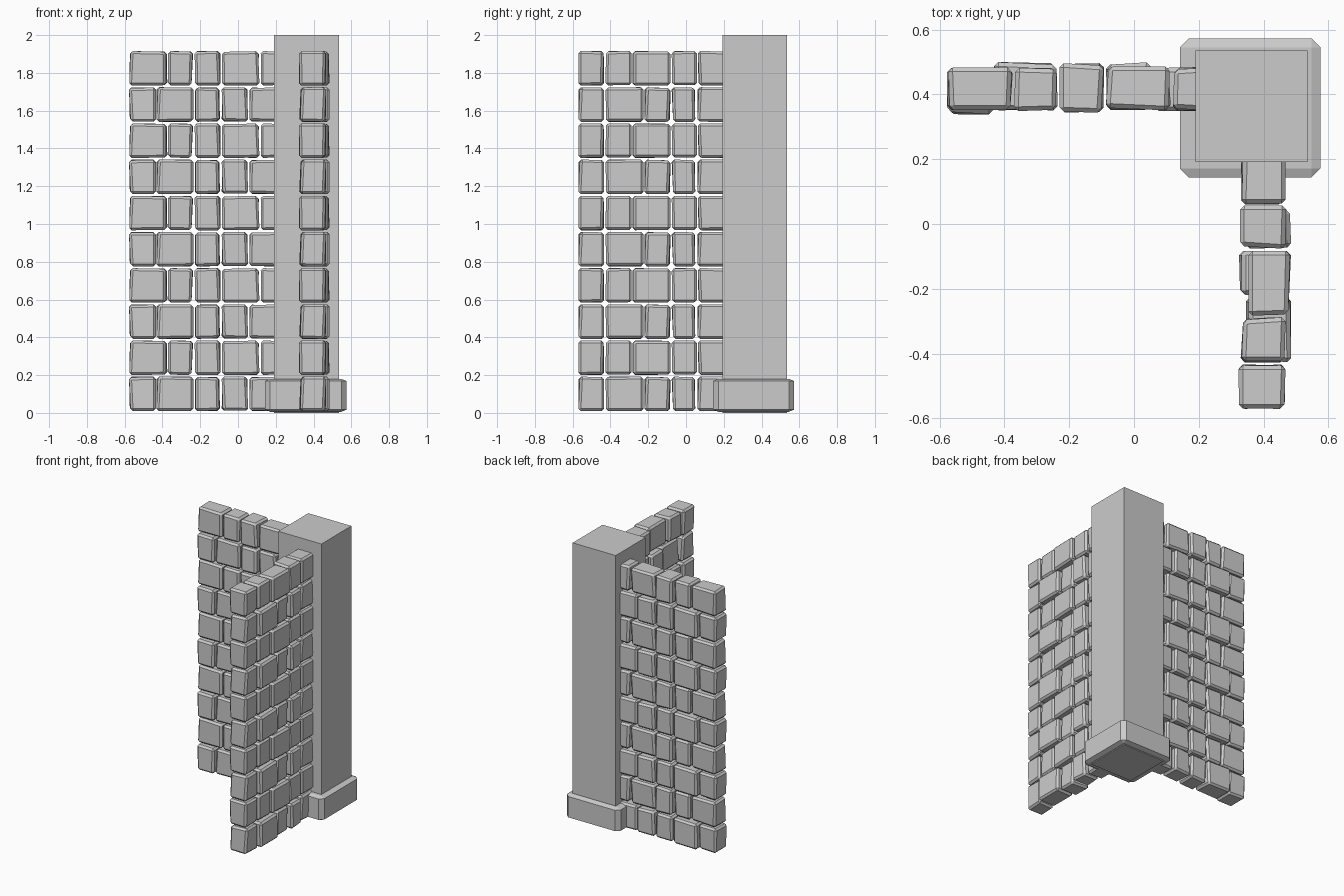
import bpy, bmesh, random
from mathutils import Vector

if "Cube" in bpy.data.objects:
    bpy.data.objects.remove(bpy.data.objects["Cube"])

PITCH, HEIGHT, Z0 = 0.1915, 0.183, 0.009


def finish(name, bm):
    mesh = bpy.data.meshes.new(name)
    bm.to_mesh(mesh)
    bm.free()
    return mesh


def place(name, mesh, z=0.0):
    ob = bpy.data.objects.new(name, mesh)
    ob.location.z = z
    bpy.context.collection.objects.link(ob)
    return ob


def box(lo, hi):
    bm = bmesh.new()
    bmesh.ops.create_cube(bm, size=1)
    lo, hi = Vector(lo), Vector(hi)
    for v in bm.verts:
        v.co = Vector(((lo[i] + hi[i]) / 2 + v.co[i] * (hi[i] - lo[i])) for i in range(3))
    return bm


def chamfer(bm, width):
    bmesh.ops.bevel(bm, geom=bm.edges[:], offset=width, segments=1,
                    profile=0.5, affect='EDGES')


def stone(name, lo, hi, seed):
    """Slightly irregular hewn block: corners pulled inward, edges chamfered."""
    rng = random.Random(seed)
    bm = box(lo, hi)
    mid = (Vector(lo) + Vector(hi)) / 2
    for v in bm.verts:
        for i in range(3):
            pull = rng.choice((0, 0, 0.004, 0.009)) * (0.5 if i == 2 else 1)
            v.co[i] += pull if v.co[i] < mid[i] else -pull
    chamfer(bm, 0.013)
    return finish(name, bm)


# Each stone: start, end along the wall, then near and far face across it
BACK_WALL = [
    [(-.577, -.435, .338, .482), (-.432, -.235, .35, .5), (-.228, -.095, .345, .49),
     (-.088, .055, .352, .5), (.06, .25, .348, .485)],
    [(-.577, -.373, .348, .483), (-.37, -.237, .348, .482), (-.23, -.093, .343, .497),
     (-.087, .115, .35, .486), (.12, .27, .348, .485)],
]
SIDE_WALL = [
    [(-.57, -.433, .328, .467), (-.427, -.225, .345, .485), (-.22, -.083, .323, .465),
     (-.077, .053, .345, .485), (.06, .23, .33, .468)],
    [(-.57, -.432, .323, .468), (-.427, -.287, .328, .468), (-.283, -.083, .353, .485),
     (-.077, .057, .323, .47), (.062, .23, .328, .468)],
]

# Two walls, alternating two course patterns over ten courses
for wall, courses, along_x in (("back_wall", BACK_WALL, True), ("side_wall", SIDE_WALL, False)):
    for parity, course in enumerate(courses):
        for k, (a, b, c, d) in enumerate(course):
            lo, hi = ((a, c, 0), (b, d, HEIGHT)) if along_x else ((c, a, 0), (d, b, HEIGHT))
            name = f"{wall}_stone"
            mesh = stone(name, lo, hi, 100 * along_x + 10 * parity + k + 3)
            for row in range(parity, 10, 2):
                place(name, mesh, Z0 + row * PITCH)

# Square corner pillar
place("corner_pillar", finish("corner_pillar", box((.19, .192, 0), (.536, .536, 2))))

# Chamfered plinth, squashed so the top and bottom chamfers are shallow
bm = box((.142, .143, 0), (.575, .573, .43))
chamfer(bm, 0.028)
for v in bm.verts:
    v.co.z = 0.006 + v.co.z * 0.174 / 0.43
place("pillar_base", finish("pillar_base", bm))
